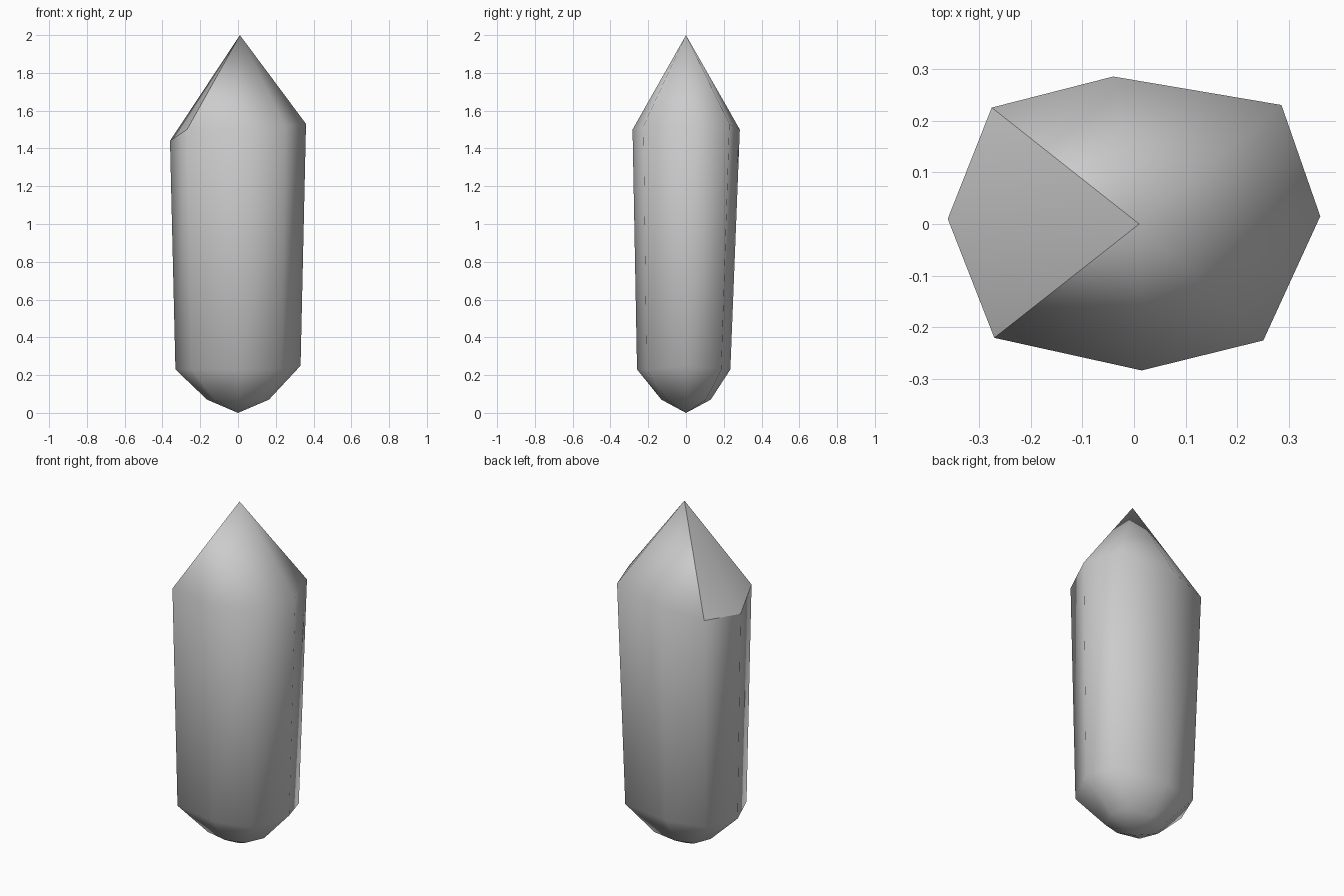
import bpy, bmesh

if "Cube" in bpy.data.objects:
    bpy.data.objects.remove(bpy.data.objects["Cube"])

# Shoulder outline of the shaft: x, y, z (counter-clockwise from the right)
shoulder = [(0.36, 0.015, 1.53), (0.285, 0.23, 1.53), (-0.04, 0.285, 1.50),
            (-0.275, 0.225, 1.46), (-0.36, 0.01, 1.44), (-0.27, -0.22, 1.50),
            (0.015, -0.283, 1.50), (0.25, -0.225, 1.52)]

bm = bmesh.new()


def ring(scale_x, scale_y, z, shift_y=0.0):
    return [bm.verts.new((x * scale_x, y * scale_y + shift_y, z)) for x, y, _ in shoulder]


def bridge(a, b):
    for i in range(8):
        j = (i + 1) % 8
        bm.faces.new((a[i], a[j], b[j], b[i]))


# Tapered shaft and rounded base
tip = bm.verts.new((0, 0, 0))
low = ring(0.455, 0.46, 0.07)
base = ring(0.92, 0.87, 0.23, -0.013)
base[0].co.z = 0.25
top = [bm.verts.new(p) for p in shoulder]
bridge(low, base)
bridge(base, top)

# Pointed ends
apex = bm.verts.new((0.01, 0, 2.0))
for i in range(8):
    j = (i + 1) % 8
    bm.faces.new((tip, low[j], low[i]))
    bm.faces.new((top[i], top[j], apex))

bmesh.ops.recalc_face_normals(bm, faces=bm.faces[:])
for f in bm.faces:
    f.smooth = True

# Crisp border around the left cut facet
for a, b in ((top[3], apex), (top[5], apex), (top[3], top[4]), (top[4], top[5])):
    bm.edges.get((a, b)).smooth = False

mesh = bpy.data.meshes.new("crystal")
bm.to_mesh(mesh)
bm.free()
crystal = bpy.data.objects.new("crystal", mesh)
bpy.context.collection.objects.link(crystal)
